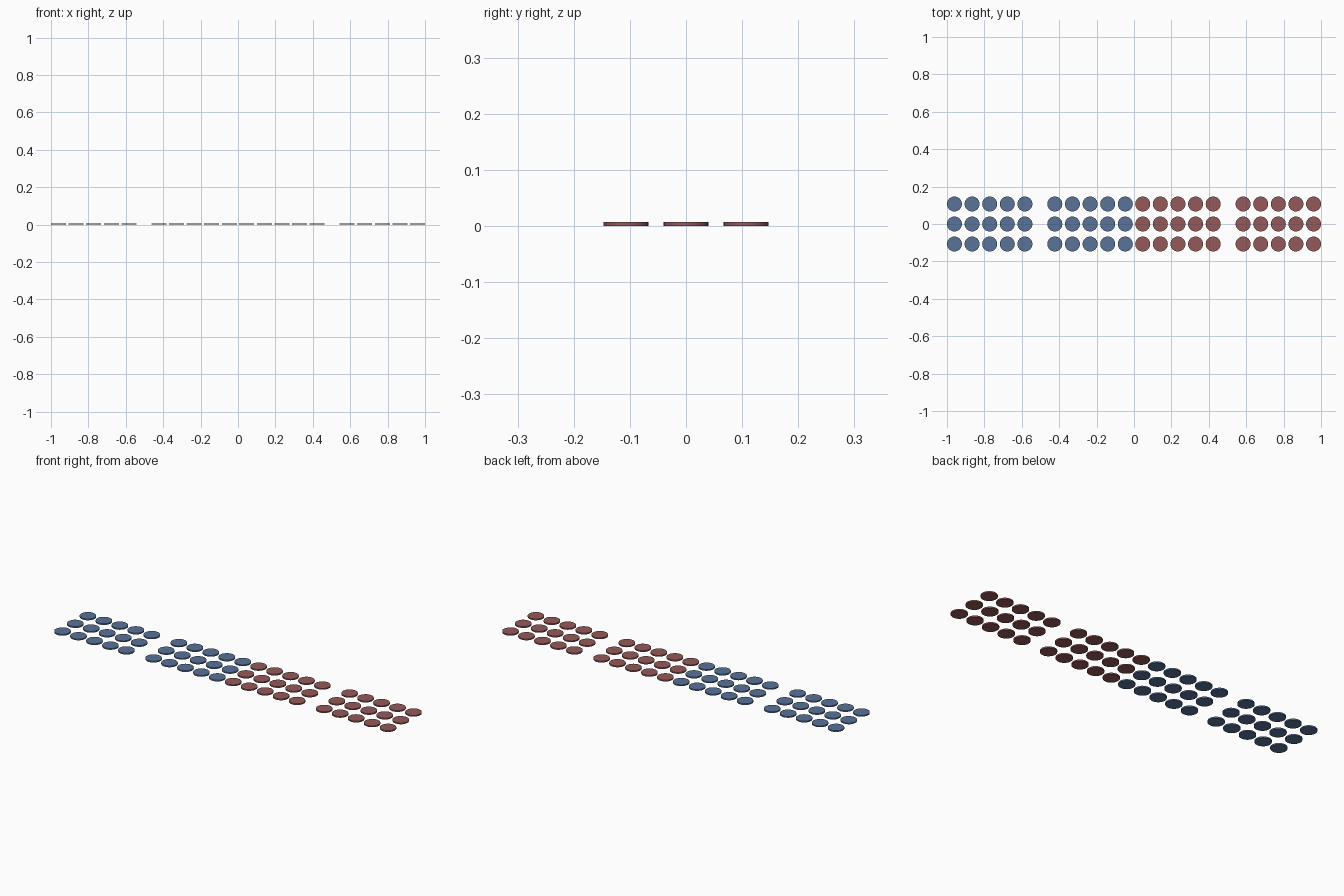
import bpy

if "Cube" in bpy.data.objects:
    bpy.data.objects.remove(bpy.data.objects["Cube"])

RADIUS, HEIGHT = 0.04, 0.007
PITCH_X, PITCH_Y = 0.0942, 0.107


def material(name, color):
    mat = bpy.data.materials.new(name)
    mat.diffuse_color = color
    mat.use_nodes = True
    mat.node_tree.nodes["Principled BSDF"].inputs["Base Color"].default_value = mat.diffuse_color
    return mat


blue = material("blue", (0.10, 0.17, 0.32, 1))
red = material("red", (0.30, 0.10, 0.10, 1))


# One shared disc mesh per colour
def disc_mesh(name, mat):
    bpy.ops.mesh.primitive_cylinder_add(vertices=32, radius=RADIUS, depth=HEIGHT)
    obj = bpy.context.object
    bpy.ops.object.shade_smooth_by_angle()
    mesh = obj.data
    mesh.name = name
    mesh.materials.append(mat)
    bpy.data.objects.remove(obj)
    return mesh


# Inner and outer blocks of 5 x 3 discs on each side: blue left, red right
for side, color, mat in ((-1, "blue", blue), (1, "red", red)):
    mesh = disc_mesh(color + "_disc", mat)
    for block, start in (("inner", 0.0465), ("outer", 0.96 - 4 * PITCH_X)):
        for col in range(5):
            for row in (-1, 0, 1):
                disc = bpy.data.objects.new(f"{color}_{block}_disc_{col + 1}_{row + 2}", mesh)
                disc.location = (side * (start + col * PITCH_X), row * PITCH_Y, HEIGHT / 2)
                bpy.context.collection.objects.link(disc)
